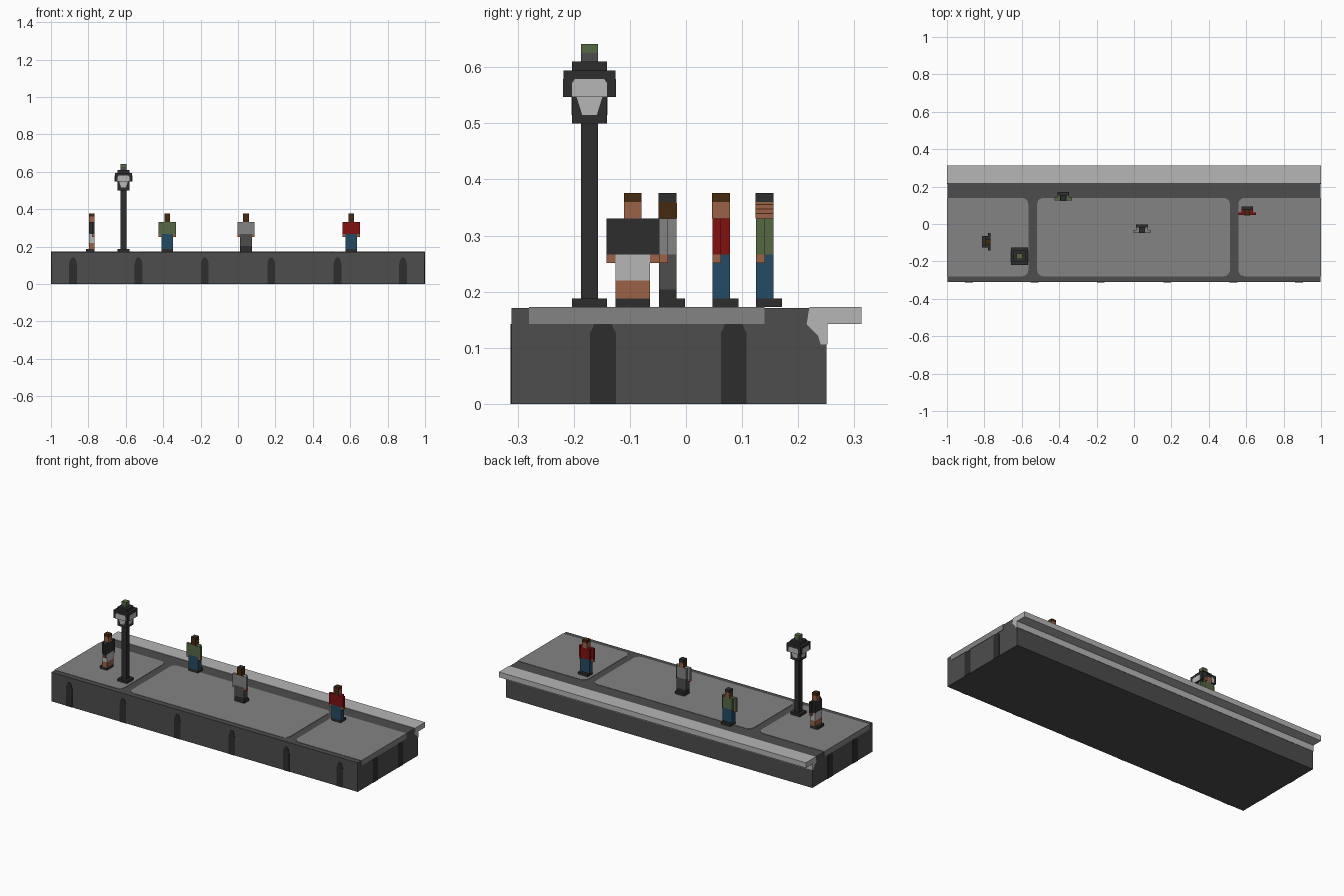
import bpy, math
from mathutils import Matrix, Vector

cube = bpy.data.objects.get("Cube")
if cube:
    bpy.data.objects.remove(cube)


def material(name, rgb):
    lin = [((c / 255 + 0.055) / 1.055) ** 2.4 for c in rgb] + [1.0]
    m = bpy.data.materials.new(name)
    m.use_nodes = True
    m.diffuse_color = lin
    m.node_tree.nodes["Principled BSDF"].inputs["Base Color"].default_value = lin
    return m


BLACK = material("charcoal", (45, 45, 45))
DARK = material("dark grey", (77, 77, 77))
GREY = material("mid grey", (131, 131, 131))
LIGHT = material("light grey", (182, 182, 182))
SKIN = material("skin", (155, 97, 70))
BROWN = material("hair brown", (70, 42, 16))
RED = material("red", (130, 16, 16))
BLUE = material("blue", (36, 76, 101))
GREEN = material("green", (87, 105, 68))


def prism(name, pts, depth, mat, matrix=Matrix()):
    """Extrude a counter-clockwise outline along local +z, then place it."""
    n = len(pts)
    verts = [matrix @ Vector((a, b, h)) for h in (0, depth) for a, b in pts]
    faces = [list(range(n))[::-1], list(range(n, 2 * n))]
    faces += [[i, (i + 1) % n, n + (i + 1) % n, n + i] for i in range(n)]
    me = bpy.data.meshes.new(name)
    me.from_pydata(verts, [], faces)
    me.materials.append(mat)
    ob = bpy.data.objects.new(name, me)
    bpy.context.collection.objects.link(ob)
    return ob


def box(name, x, y, z, mat, matrix=Matrix()):
    pts = [(x[0], y[0]), (x[1], y[0]), (x[1], y[1]), (x[0], y[1])]
    return prism(name, pts, z[1] - z[0], mat, matrix @ Matrix.Translation((0, 0, z[0])))


def facing(origin, angle):
    """Frame for wall plates: local x along the wall, y up, z outward (-y at angle 0)."""
    return (Matrix.Translation(origin) @ Matrix.Rotation(angle, 4, 'Z')
            @ Matrix.Rotation(math.pi / 2, 4, 'X'))


# Platform body
TOP = 0.173
box("platform_body", (-0.998, 0.998), (-0.311, 0.25), (0, TOP - 0.002), DARK)


# Paving slabs, rounded where they meet a gap
def slab(name, x0, x1, round_left, round_right, r=0.035):
    y0, y1 = -0.28, 0.14
    pts = []
    for x, y, sx, sy, start, rounded in (
            (x0, y0, 1, 1, 180, round_left), (x1, y0, -1, 1, 270, round_right),
            (x1, y1, -1, -1, 0, round_right), (x0, y1, 1, -1, 90, round_left)):
        if rounded:
            for k in range(6):
                a = math.radians(start + 18 * k)
                pts.append((x + sx * r + r * math.cos(a), y + sy * r + r * math.sin(a)))
        else:
            pts.append((x, y))
    prism(name, pts, TOP - 0.142, GREY, Matrix.Translation((0, 0, 0.142)))


slab("paving_right", -1, -0.565, False, True)
slab("paving_middle", -0.518, 0.513, True, True)
slab("paving_left", 0.558, 1, True, False)

# Overhanging rear kerb with its bevelled support
kerb = [(0.22, TOP), (0.215, 0.142), (0.235, 0.122), (0.24, 0.106), (0.252, 0.106),
        (0.252, 0.142), (0.313, 0.142), (0.313, TOP)]
along_x = Matrix(((0, 0, 1, -1), (1, 0, 0, 0), (0, 1, 0, 0), (0, 0, 0, 1)))
prism("rear_kerb", kerb, 2, LIGHT, along_x)


# Dark arched niches on the front and both ends
def niche(name, origin, angle, w, shoulder, tip):
    pts = [(-w, 0), (w, 0), (w, shoulder), (w * 0.8, (shoulder + 0.142) / 2),
           (tip, 0.142), (-tip, 0.142), (-w * 0.8, (shoulder + 0.142) / 2), (-w, shoulder)]
    prism(name, pts, 0.002, BLACK, facing(origin, angle))


for i, x in enumerate((-0.882, -0.532, -0.178, 0.178, 0.532, 0.882)):
    niche(f"front_niche_{i + 1}", (x, -0.311, 0), 0, 0.021, 0.105, 0.008)
for i, y in enumerate((-0.148, 0.085)):
    niche(f"left_niche_{i + 1}", (0.998, y, 0), math.pi / 2, 0.023, 0.127, 0.016)
    niche(f"right_niche_{i + 1}", (-0.998, y, 0), -math.pi / 2, 0.023, 0.127, 0.016)

# Street lamp: stacked square blocks
LX, LY = -0.612, -0.172
lamp = Matrix.Translation((LX, LY, 0))
for name, h, z0, z1, mat in (
        ("lamp_base", 0.031, TOP, 0.188, BLACK), ("lamp_pole", 0.0155, 0.188, 0.5, BLACK),
        ("lantern_lower", 0.031, 0.5, 0.547, BLACK), ("lantern_upper", 0.0465, 0.547, 0.594, BLACK),
        ("lantern_roof", 0.031, 0.594, 0.61, BLACK), ("lamp_neck", 0.0155, 0.61, 0.625, DARK),
        ("lamp_finial", 0.0155, 0.625, 0.641, GREEN)):
    box(name, (-h, h), (-h, h), (z0, z1), mat, lamp)

# Glass panes on the four lantern sides
upper = [(-0.031, 0.547), (0.031, 0.547), (0.031, 0.572), (0.026, 0.579),
         (-0.026, 0.579), (-0.031, 0.572)]
lower = [(-0.013, 0.515), (0.013, 0.515), (0.023, 0.547), (-0.023, 0.547)]
for k in range(4):
    turn = lamp @ Matrix.Rotation(k * math.pi / 2, 4, 'Z')
    prism(f"upper_pane_{k + 1}", upper, 0.001, LIGHT, turn @ facing((0, -0.0465, 0), 0))
    prism(f"lower_pane_{k + 1}", lower, 0.001, LIGHT, turn @ facing((0, -0.031, 0), 0))


# Blocky people, built facing +y and then turned
U = 0.0155


def person(tag, x, y, angle, top, upper_leg, lower_leg, knee, head, hair, back):
    m = Matrix.Translation((x, y, 0)) @ Matrix.Rotation(angle, 4, 'Z')
    box(tag + "_shoes", (-2 * U, 2 * U), (-U, 2 * U), (TOP, 0.188), BLACK, m)
    box(tag + "_lower_legs", (-2 * U, 2 * U), (-U, U), (0.188, knee), lower_leg, m)
    box(tag + "_upper_legs", (-2 * U, 2 * U), (-U, U), (knee, 0.266), upper_leg, m)
    box(tag + "_torso", (-2 * U, 2 * U), (-U, U), (0.266, 0.33), top, m)
    for side, s in (("left", -1), ("right", 1)):
        xs = sorted((s * 2 * U, s * 3 * U))
        box(f"{tag}_{side}_arm", xs, (-U, 0), (0.266, 0.33), top, m)
        box(f"{tag}_{side}_hand", xs, (-U, 0), (0.251, 0.266), SKIN, m)
    box(tag + "_head", (-U, U), (-U, U), (0.33, 0.36), head, m)
    box(tag + "_hair", (-U, U), (-U, U), (0.36, 0.376), hair, m)
    if back:
        box(tag + "_back_hair", (-U, U), (-U - 0.001, -U), (0.33, 0.376), BROWN, m)
    if head == BROWN:
        box(tag + "_face", (-U * 0.9, U * 0.9), (U, U + 0.001), (0.33, 0.358), SKIN, m)
    return m


g = person("green_person", -0.378, 0.1405, 0, GREEN, BLUE, BLUE, 0.2, SKIN, BLACK, True)
for k in range(3):  # strands of hair at the sides of the head
    z = 0.338 + 0.008 * k
    box(f"green_person_strand_{k + 1}", (-U - 0.001, U + 0.001), (-U, U), (z, z + 0.002), BROWN, g)
person("red_person", 0.606, 0.0625, 0, RED, BLUE, BLUE, 0.2, SKIN, BROWN, True)
person("grey_person", 0.043, -0.0325, 0, GREY, DARK, BLACK, 0.204, BROWN, BLACK, True)
person("dark_person", -0.7815, -0.095, math.pi / 2, BLACK, LIGHT, SKIN, 0.22, SKIN, BROWN, False)
